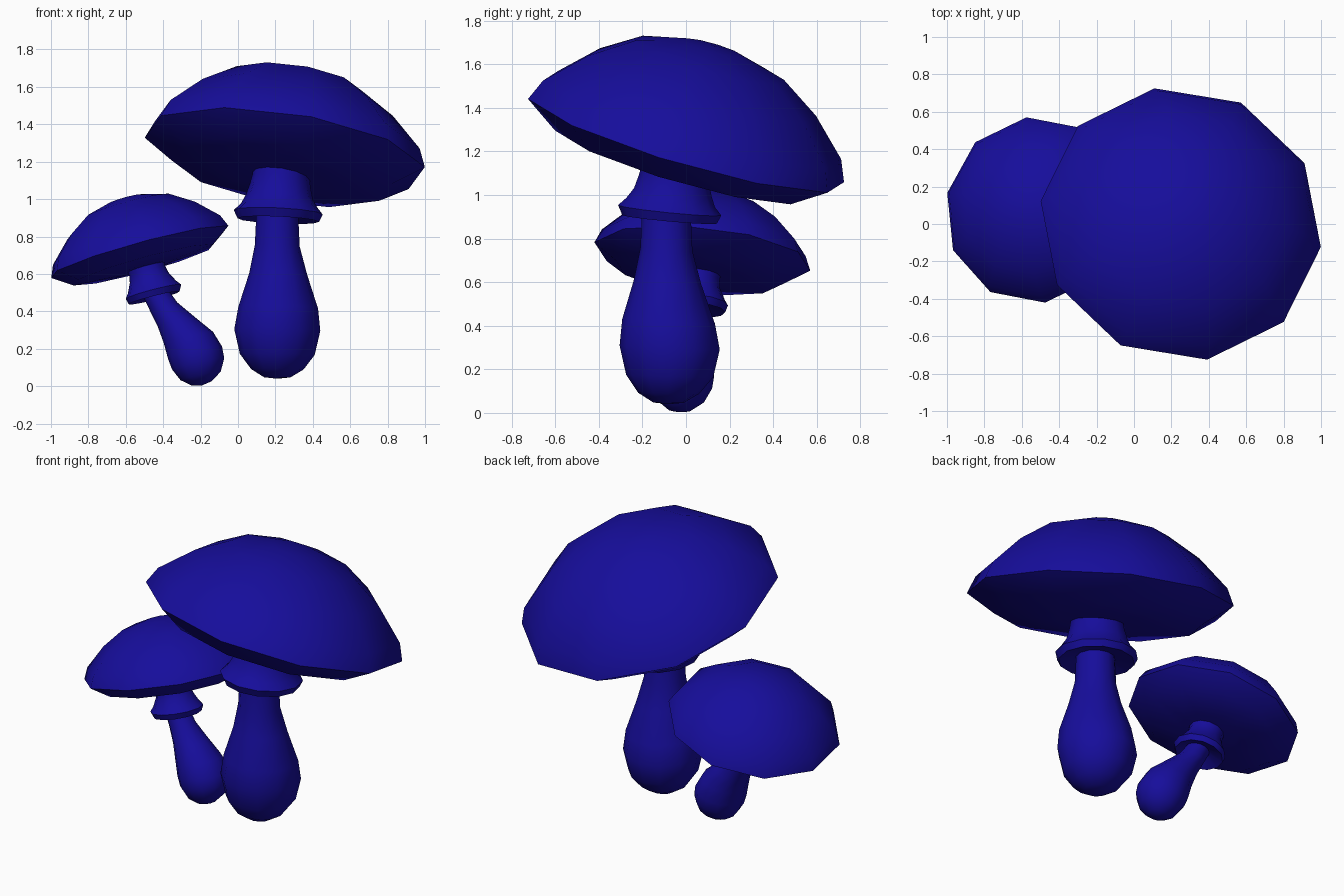
import bpy, bmesh, math
from mathutils import Vector

blue = bpy.data.materials.new("deep_blue")
blue.diffuse_color = (0.008, 0.004, 0.33, 1)


def loft(name, rings, ref, sides):
    """Skin a row of (centre, normal, radius) rings; zero radius makes a pole."""
    bm = bmesh.new()
    loops = []
    for centre, normal, r in rings:
        n = normal.normalized()
        u = (ref - ref.dot(n) * n).normalized()
        v = n.cross(u)
        angles = [2 * math.pi * i / sides for i in range(sides)]
        loops.append([bm.verts.new(centre + r * (math.cos(a) * u + math.sin(a) * v))
                      for a in angles])
    for low, high in zip(loops, loops[1:]):
        for i in range(sides):
            j = (i + 1) % sides
            bm.faces.new((low[i], low[j], high[j], high[i]))
    bmesh.ops.remove_doubles(bm, verts=bm.verts, dist=0.0005)
    bmesh.ops.recalc_face_normals(bm, faces=bm.faces)
    mesh = bpy.data.meshes.new(name)
    bm.to_mesh(mesh)
    bm.free()
    mesh.materials.append(blue)
    obj = bpy.data.objects.new(name, mesh)
    bpy.context.collection.objects.link(obj)
    bpy.ops.object.select_all(action='DESELECT')
    obj.select_set(True)
    bpy.context.view_layer.objects.active = obj
    bpy.ops.object.shade_smooth_by_angle(angle=math.radians(42))
    return obj


# Cap profile as (radius, height) for the large mushroom, bulging underside first
CAP = [(0, -0.14), (0.25, -0.137), (0.60, -0.11), (0.763, 0), (0.72, 0.10),
       (0.55, 0.265), (0.36, 0.388), (0.14, 0.448), (0, 0.458)]


def cap(name, centre, normal, ref, scale):
    n = Vector(normal).normalized()
    rings = [(Vector(centre) + n * h * scale, n, r * scale) for r, h in CAP]
    loft(name, rings, Vector(ref), 10)


def stem(name, points, n0, n1):
    a, b = Vector(n0), Vector(n1)
    last = len(points) - 1
    rings = [(Vector(p[:3]), a.lerp(b, i / last), p[3]) for i, p in enumerate(points)]
    loft(name, rings, Vector((0, -1, 0)), 12)


# Large mushroom: tilted ten-sided cap
cap("large_cap", (0.25, 0, 1.25), (0.153, 0.293, 1), (0.14, -0.72, 0.19), 1.0)

# Large stem: bulb, neck, hollow flared skirt, collar
stem("large_stem", [
    (0.21, -0.08, 0.04, 0), (0.21, -0.08, 0.047, 0.07), (0.21, -0.08, 0.09, 0.14),
    (0.21, -0.075, 0.17, 0.20), (0.21, -0.075, 0.30, 0.23), (0.215, -0.08, 0.42, 0.213),
    (0.215, -0.085, 0.60, 0.155), (0.21, -0.09, 0.75, 0.12), (0.21, -0.09, 0.92, 0.112),
    (0.215, -0.075, 0.888, 0.218), (0.215, -0.075, 0.93, 0.238), (0.22, -0.07, 0.965, 0.205),
    (0.22, -0.06, 1.01, 0.18), (0.225, -0.055, 1.07, 0.163), (0.23, -0.05, 1.12, 0.154),
    (0.24, -0.035, 1.20, 0.16), (0.24, -0.035, 1.20, 0)],
    (0, 0, 1), (0.08, 0.16, 1))

# Small mushroom: cap leaning left
cap("small_cap", (-0.525, 0.075, 0.718), (-0.276, 0.1035, 1), (0.05, -0.495, 0.065), 0.658)

# Small stem: leaning bulb, neck, hollow skirt, collar
stem("small_stem", [
    (-0.195, -0.03, 0.003, 0), (-0.195, -0.03, 0.015, 0.055), (-0.20, -0.027, 0.055, 0.11),
    (-0.213, -0.023, 0.12, 0.143), (-0.23, -0.018, 0.18, 0.148), (-0.265, -0.01, 0.26, 0.135),
    (-0.33, 0.005, 0.345, 0.103), (-0.40, 0.02, 0.43, 0.077), (-0.445, 0.03, 0.505, 0.07),
    (-0.448, 0.04, 0.472, 0.14), (-0.452, 0.04, 0.505, 0.153), (-0.46, 0.045, 0.53, 0.133),
    (-0.475, 0.05, 0.58, 0.107), (-0.485, 0.055, 0.615, 0.1), (-0.50, 0.06, 0.665, 0.104),
    (-0.50, 0.06, 0.665, 0)],
    (-0.2, 0.05, 1), (-0.29, 0.1, 1))
